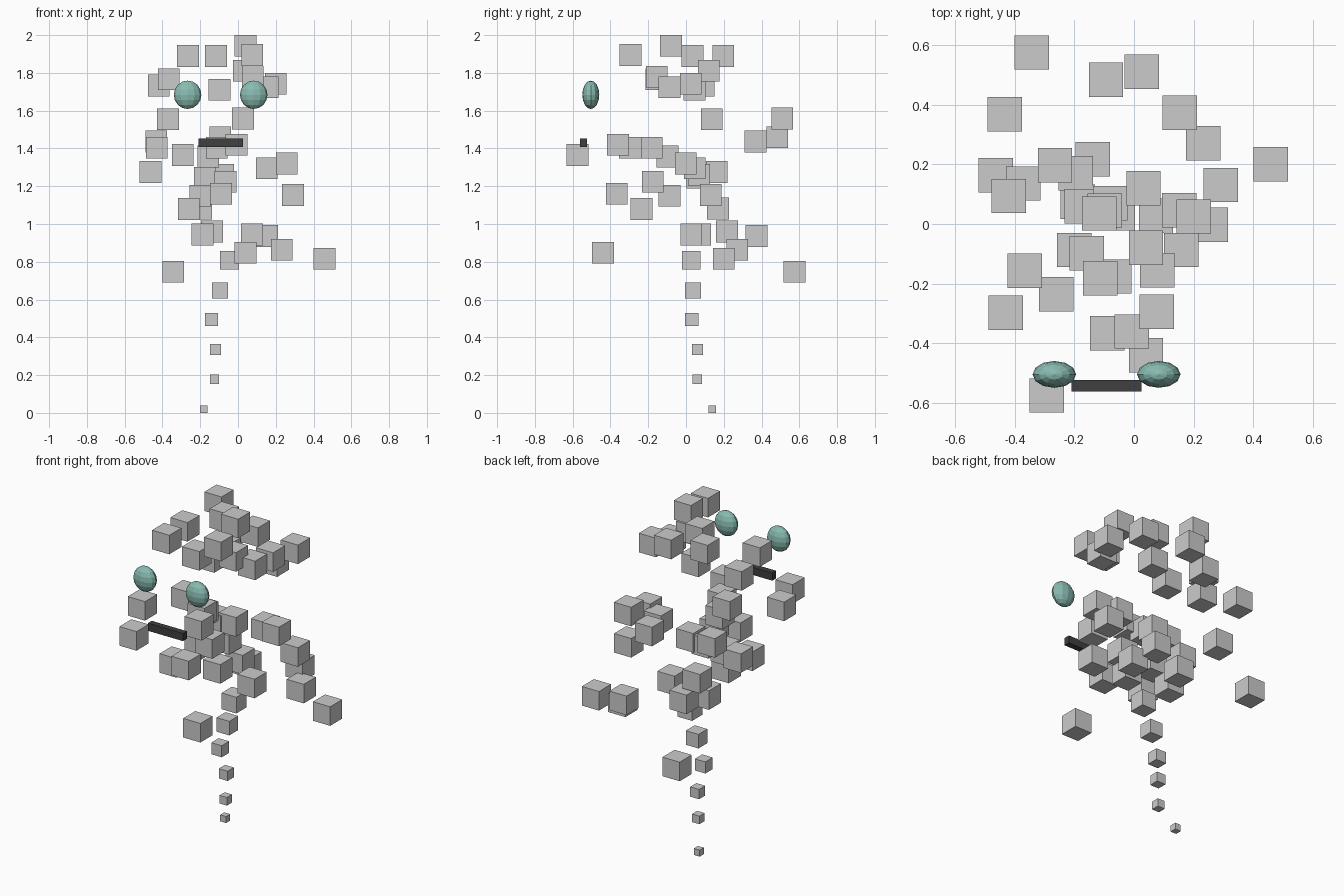
import bpy

CUBE = 0.115


def material(name, rgb):
    m = bpy.data.materials.new(name)
    m.diffuse_color = (*rgb, 1)
    return m


def block(name, loc, size, mat=None):
    bpy.ops.mesh.primitive_cube_add(size=1, location=loc)
    ob = bpy.context.object
    ob.name = name
    ob.scale = size
    if mat:
        ob.data.materials.append(mat)
    return ob


def cluster(name, points):
    for p in points:
        block(name, p, (CUBE,) * 3)


# Upper cloud of cubes around the head
cluster("crown_cube", [
    (.04, -.08, 1.943), (-.265, .197, 1.89), (-.116, .035, 1.89), (.076, -.294, 1.895),
    (.032, .12, 1.812), (.078, -.155, 1.78), (-.42, .094, 1.733), (-.366, -.157, 1.767),
    (-.098, .045, 1.71), (.2, .025, 1.743), (.158, -.087, 1.724),
])

# Cubes level with the face
cluster("face_cube", [
    (-.371, .136, 1.555), (.026, .51, 1.558), (-.433, .368, 1.437), (-.43, -.297, 1.403),
    (-.292, -.575, 1.365), (-.094, .483, 1.459), (-.008, -.36, 1.42), (-.113, -.182, 1.403),
    (-.158, -.098, 1.357),
])

# Middle body cubes
cluster("body_cube", [
    (-.463, .163, 1.275), (.152, .046, 1.295), (.258, -.002, 1.32), (.291, .131, 1.154),
    (-.176, .06, 1.245), (-.08, .07, 1.26), (-.066, -.176, 1.224), (-.2, -.087, 1.15),
    (-.09, -.366, 1.16), (-.261, -.235, 1.08), (-.195, .17, 1.082),
])

# Lower scattered cubes
cluster("lower_cube", [
    (-.138, .217, .96), (-.188, .075, .945), (.074, .028, .945), (.153, .373, .936),
    (.04, -.44, .848), (.232, .271, .864), (.458, .2, .816), (-.343, .575, .747),
])

# Tapering tail reaching the ground
for x, y, z, s in [
    (-.045, .027, .808, .098), (-.096, .036, .648, .085), (-.14, .03, .494, .07),
    (-.12, .06, .336, .059), (-.124, .06, .178, .049), (-.182, .138, .0195, .039),
]:
    block("tail_cube", (x, y, z), (s, s, s))

# Flattened faceted eyes
teal = material("teal", (.25, .5, .44))
for side, x in (("left", -.267), ("right", .083)):
    bpy.ops.mesh.primitive_uv_sphere_add(segments=12, ring_count=8, radius=1,
                                         location=(x, -.504, 1.684))
    eye = bpy.context.object
    eye.name = side + "_eye"
    eye.scale = (.073, .045, .075)
    eye.data.materials.append(teal)

# Dark bar mouth
block("mouth", (-.092, -.542, 1.43), (.235, .037, .046), material("dark", (.05, .05, .05)))
